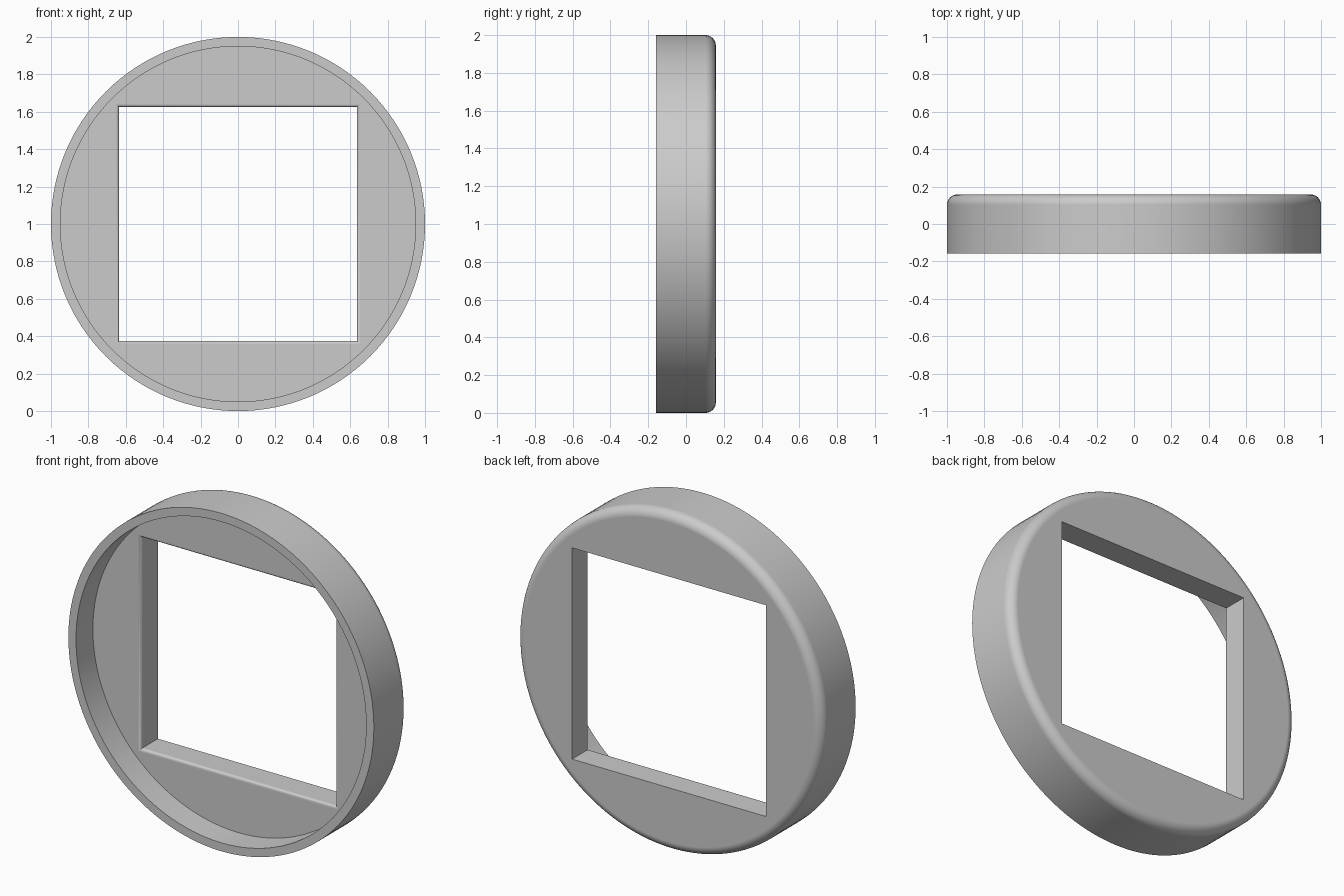
import bpy, bmesh, math

default = bpy.data.objects.get("Cube")
if default:
    bpy.data.objects.remove(default, do_unlink=True)

HALF = 0.158      # half thickness of the body
FLOOR = 0.0       # depth of the recessed front panel
EDGE = 0.055      # rounding of the back rim
LIP = 0.018       # rounding of the window's front edge

grey = bpy.data.materials.new("satin grey")
grey.use_nodes = True
colour = (0.6, 0.6, 0.6, 1)
grey.diffuse_color = colour
grey.node_tree.nodes["Principled BSDF"].inputs["Base Color"].default_value = colour


def loft(name, rings):
    """Join equal rings of points into a capped solid."""
    bm = bmesh.new()
    loops = [[bm.verts.new(p) for p in ring] for ring in rings]
    for a, b in zip(loops, loops[1:]):
        for i in range(len(a)):
            j = (i + 1) % len(a)
            bm.faces.new((a[i], a[j], b[j], b[i]))
    bm.faces.new(loops[0])
    bm.faces.new(loops[-1])
    bmesh.ops.recalc_face_normals(bm, faces=bm.faces)
    mesh = bpy.data.meshes.new(name)
    bm.to_mesh(mesh)
    bm.free()
    mesh.materials.append(grey)
    obj = bpy.data.objects.new(name, mesh)
    bpy.context.collection.objects.link(obj)
    return obj


def circle(r, y, n=128):
    turns = [2 * math.pi * i / n for i in range(n)]
    return [(r * math.cos(t), y, 1 + r * math.sin(t)) for t in turns]


def rectangle(grow, y):
    w, h = 0.635 + grow, 0.625 + grow
    return [(x * w, y, 1 + z * h) for x, z in ((-1, -1), (1, -1), (1, 1), (-1, 1))]


def quarter(n):
    return [math.pi / 2 * i / n for i in range(n + 1)]


# Round body: recessed front panel, flat lip, outer wall, rounded back edge
profile = [(0.95, FLOOR), (0.95, -HALF), (1, -HALF)]
profile += [(1 - EDGE + EDGE * math.cos(t), HALF - EDGE + EDGE * math.sin(t))
            for t in quarter(10)]
body = loft("round_frame", [circle(r, y) for r, y in profile])

# Square window cutter, flared where it meets the front panel
flare = [(LIP, FLOOR - 0.1)]
flare += [(LIP * (1 - math.sin(t)), FLOOR + LIP * (1 - math.cos(t)))
          for t in quarter(6)]
flare.append((0, HALF + 0.1))
cutter = loft("window_cutter", [rectangle(g, y) for g, y in flare])
cutter.hide_render = True

bpy.context.view_layer.objects.active = body
body.select_set(True)
cut = body.modifiers.new("window", 'BOOLEAN')
cut.operation = 'DIFFERENCE'
cut.solver = 'EXACT'
cut.object = cutter
bpy.ops.object.modifier_apply(modifier=cut.name)
bpy.data.objects.remove(cutter, do_unlink=True)

# Smooth curves, flat panels
bpy.ops.object.shade_smooth_by_angle(angle=math.radians(35))
weighted = body.modifiers.new("even_shading", 'WEIGHTED_NORMAL')
weighted.keep_sharp = True
